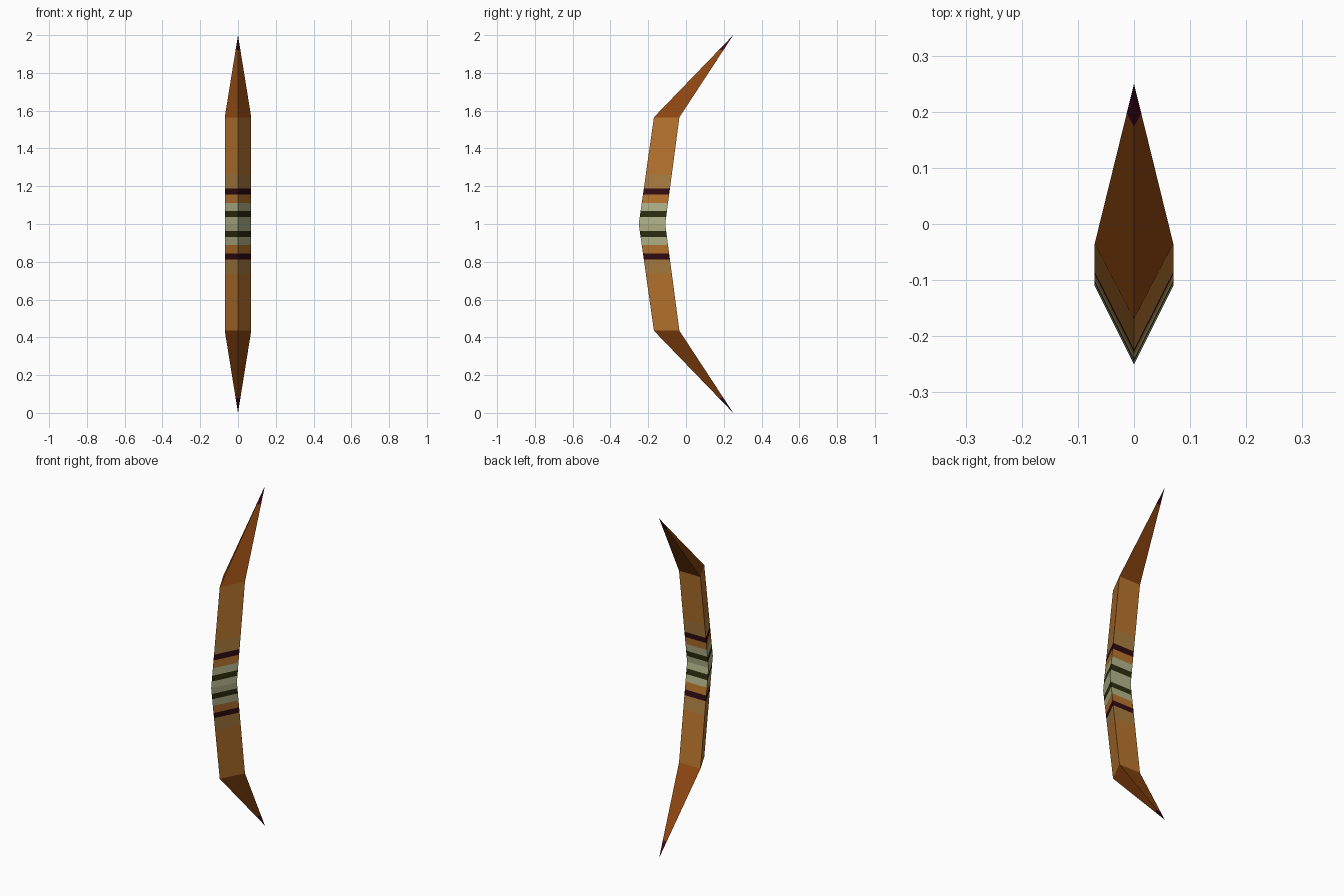
import bpy, bmesh

cube = bpy.data.objects.get("Cube")
if cube:
    bpy.data.objects.remove(cube)


def linear(c):
    c /= 255
    return c / 12.92 if c <= 0.04045 else ((c + 0.055) / 1.055) ** 2.4


def make_material(name, rgb):
    color = [linear(c) for c in rgb] + [1]
    mat = bpy.data.materials.new(name)
    mat.use_nodes = True
    mat.diffuse_color = color
    mat.node_tree.nodes["Principled BSDF"].inputs["Base Color"].default_value = color
    return mat


MATS = {
    "orange_wood": make_material("orange_wood", (186, 118, 46)),
    "tan_wood": make_material("tan_wood", (172, 126, 64)),
    "brown_wood": make_material("brown_wood", (142, 71, 17)),
    "maroon": make_material("maroon", (48, 12, 18)),
    "tip_maroon": make_material("tip_maroon", (66, 8, 28)),
    "olive": make_material("olive", (46, 46, 16)),
    "pale_wrap": make_material("pale_wrap", (182, 182, 140)),
}

# Side profile by height above the middle: height, front ridge y, back y, half width
PROFILE = [(0, -0.25, -0.11, 0.07), (0.565, -0.17, -0.035, 0.07), (1, 0.25, 0.25, 0)]


def section(h):
    """Triangular cross-section: a front ridge and a flat back."""
    a, b = PROFILE[:2] if h <= PROFILE[1][0] else PROFILE[1:]
    t = (h - a[0]) / (b[0] - a[0])
    front, back, half = (p + (q - p) * t for p, q in zip(a[1:], b[1:]))
    return [(0, front), (half, back), (-half, back)]


def loft(name, start, bands, side):
    """Stack coloured bands outward from the middle; side is 1 up, -1 down."""
    bm = bmesh.new()
    mesh = bpy.data.meshes.new(name)
    slots = list(dict.fromkeys(color for top, color in bands))
    for color in slots:
        mesh.materials.append(MATS[color])

    def ring(h):
        return [bm.verts.new((x, y, 1 + side * h)) for x, y in section(h)]

    low = ring(start)
    for top, color in bands:
        high = ring(top)
        for i in range(3):
            j = (i + 1) % 3
            face = bm.faces.new((low[i], low[j], high[j], high[i]))
            face.material_index = slots.index(color)
        low = high
    # Close the points and make the faces look outward
    bmesh.ops.remove_doubles(bm, verts=bm.verts, dist=0.0001)
    if side < 0:
        bmesh.ops.reverse_faces(bm, faces=bm.faces)
    bm.to_mesh(mesh)
    bm.free()
    bpy.context.collection.objects.link(bpy.data.objects.new(name, mesh))


for label, side in (("upper", 1), ("lower", -1)):
    # Wrapped handle
    loft(label + "_grip", 0,
         [(0.037, "pale_wrap"), (0.069, "olive"), (0.111, "pale_wrap")], side)
    # Straight limb with its binding
    loft(label + "_limb", 0.111,
         [(0.155, "orange_wood"), (0.187, "maroon"), (0.265, "tan_wood"),
          (0.565, "orange_wood")], side)
    # Swept-back pointed end
    loft(label + "_tip", 0.565, [(0.92, "brown_wood"), (1, "tip_maroon")], side)
